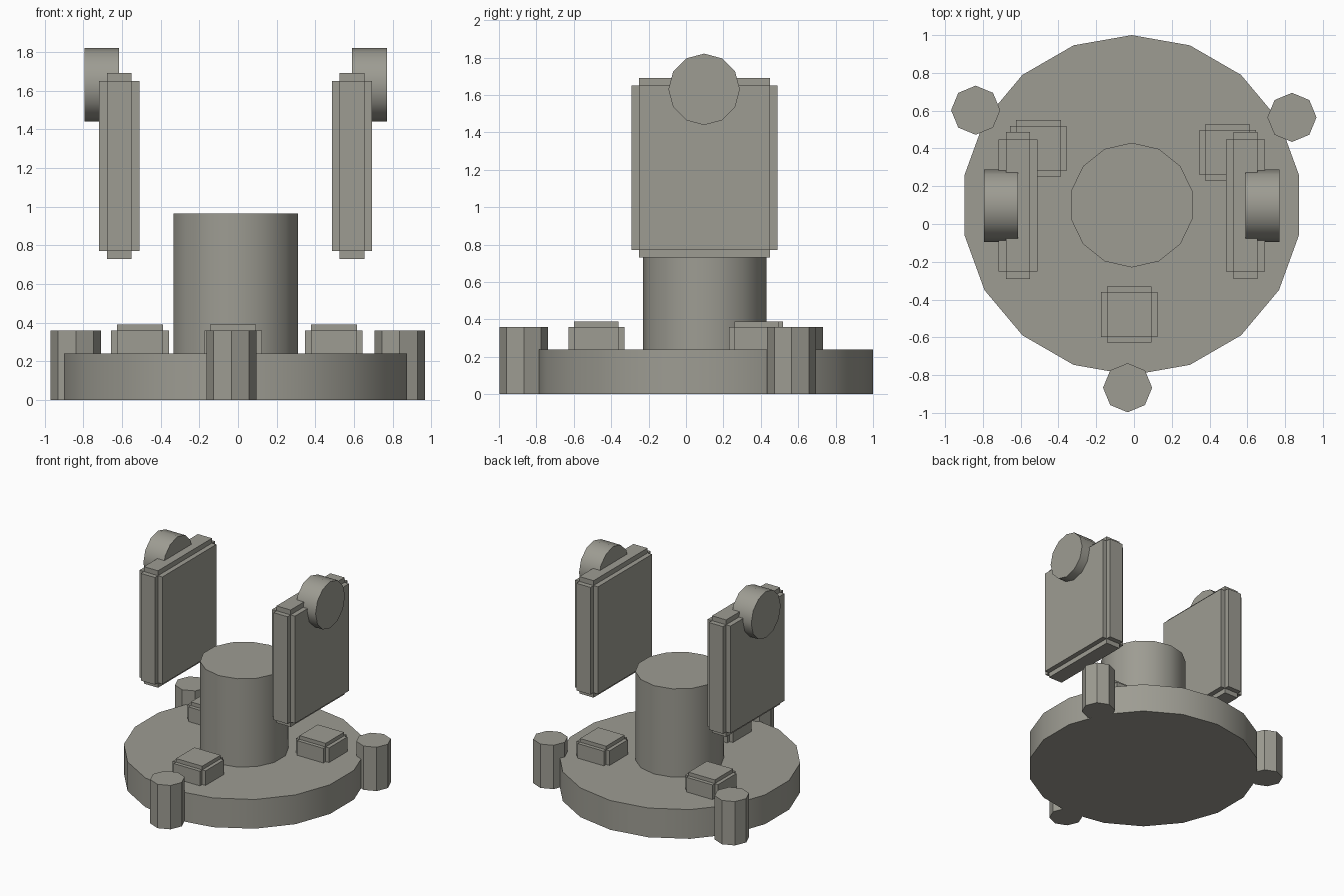
import bpy
from math import cos, sin, radians, pi

if "Cube" in bpy.data.objects:
    bpy.data.objects.remove(bpy.data.objects["Cube"])

CX, CY = -0.012, 0.10   # axis of the round base

# Dark warm grey for every part
grey = bpy.data.materials.new("warm_grey")
grey.diffuse_color = (0.339, 0.333, 0.29, 1)
grey.use_nodes = True
grey.node_tree.nodes["Principled BSDF"].inputs["Base Color"].default_value = grey.diffuse_color


def cylinder(name, x, y, z0, z1, r, sides, smooth=True):
    bpy.ops.mesh.primitive_cylinder_add(vertices=sides, radius=r, depth=z1 - z0,
                                        location=(x, y, (z0 + z1) / 2))
    ob = bpy.context.object
    ob.name = name
    ob.data.materials.append(grey)
    if smooth:
        bpy.ops.object.shade_smooth_by_angle(angle=radians(40))
    return ob


def stepped_box(name, centre, size, inset):
    """Three crossing boxes, each full length on one axis and inset on the others."""
    verts, faces = [], []
    for axis in range(3):
        h = [s / 2 - (0 if i == axis else inset) for i, s in enumerate(size)]
        b = len(verts)
        verts += [(sx * h[0], sy * h[1], sz * h[2])
                  for sx in (-1, 1) for sy in (-1, 1) for sz in (-1, 1)]
        faces += [[b + i for i in f] for f in
                  ((0, 1, 3, 2), (4, 6, 7, 5), (0, 4, 5, 1),
                   (2, 3, 7, 6), (0, 2, 6, 4), (1, 5, 7, 3))]
    mesh = bpy.data.meshes.new(name)
    mesh.from_pydata(verts, [], faces)
    mesh.materials.append(grey)
    ob = bpy.data.objects.new(name, mesh)
    ob.location = centre
    bpy.context.collection.objects.link(ob)


# Round base and central column
cylinder("base_disc", CX, CY, 0, 0.24, 0.90, 18)
cylinder("column", CX, CY, 0.22, 0.965, 0.33, 14)

# Three faceted feet on the rim, with a pad inboard of each
for i in range(3):
    a = radians(28.7 + 120 * i)
    cylinder(f"foot_{i + 1}", CX + 0.967 * cos(a), CY + 0.967 * sin(a), 0, 0.36, 0.13, 8, False)
    stepped_box(f"pad_{i + 1}", (CX + 0.579 * cos(a), CY + 0.579 * sin(a), 0.30),
                (0.298, 0.298, 0.18), 0.03)

# Side panels, each with a round boss on its outer face
for side, label in ((-1, "left"), (1, "right")):
    stepped_box(f"{label}_panel", (CX + side * 0.602, 0.098, 1.21), (0.208, 0.78, 0.96), 0.04)
    boss = cylinder(f"{label}_boss", CX + side * 0.692, 0.097, 1.54, 1.72, 0.191, 12)
    boss.rotation_euler = (0, pi / 2, 0)
